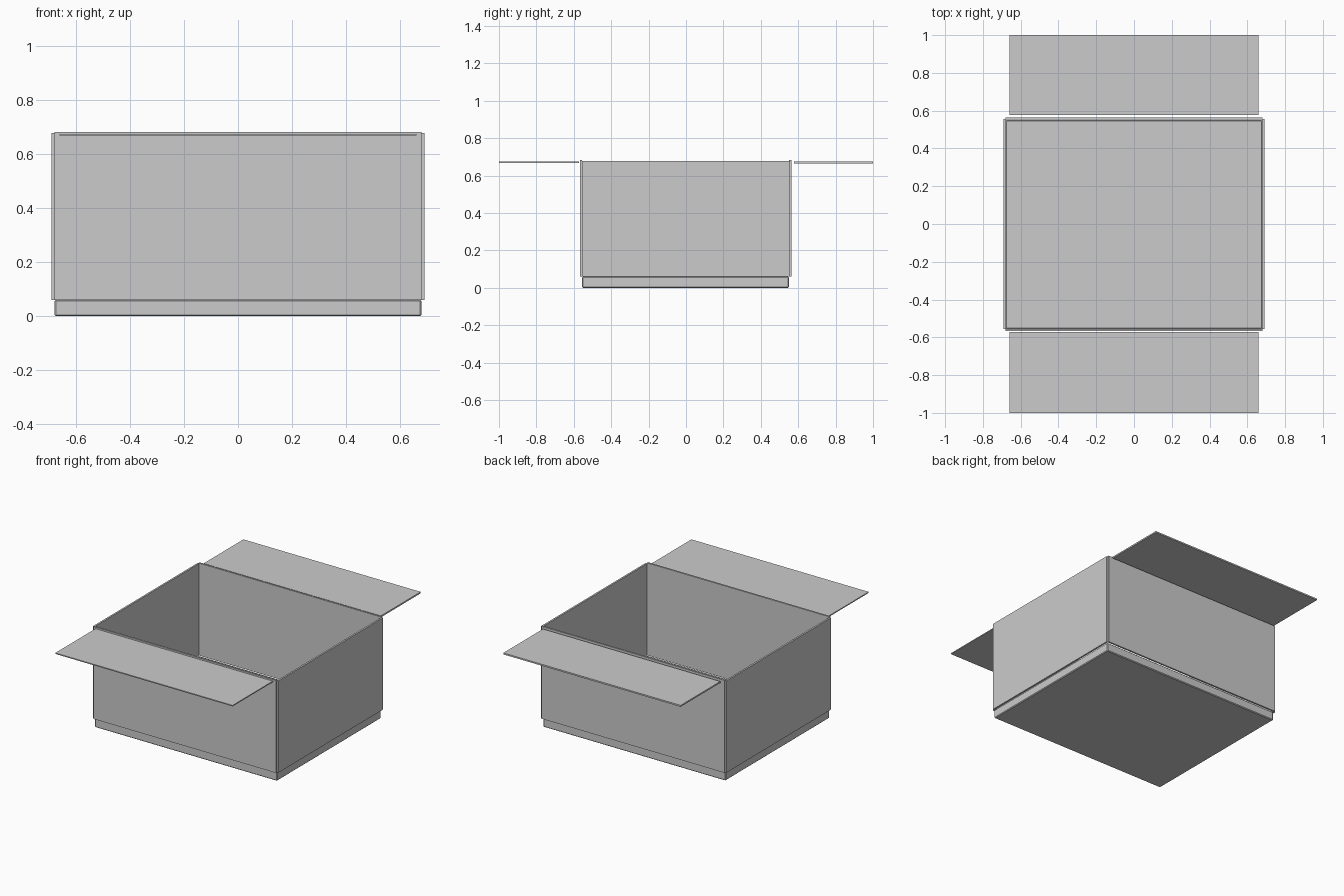
import bpy
import bmesh
from mathutils import Matrix, Vector

old = bpy.data.objects.get("Cube")
if old:
    bpy.data.objects.remove(old, do_unlink=True)

# One plain grey for the whole box
grey = bpy.data.materials.new("plain grey")
grey.use_nodes = True
colour = (0.6, 0.6, 0.6, 1)
grey.diffuse_color = colour
grey.node_tree.nodes["Principled BSDF"].inputs["Base Color"].default_value = colour


def panel(name, low, high, bevel=0):
    """Flat-faced slab between two opposite corners."""
    low, high = Vector(low), Vector(high)
    bm = bmesh.new()
    bmesh.ops.create_cube(bm, size=1, matrix=Matrix.Translation((low + high) / 2)
                          @ Matrix.Diagonal((high - low).to_4d()))
    mesh = bpy.data.meshes.new(name)
    bm.to_mesh(mesh)
    bm.free()
    mesh.materials.append(grey)
    obj = bpy.data.objects.new(name, mesh)
    bpy.context.collection.objects.link(obj)
    if bevel:
        mod = obj.modifiers.new("soft edges", "BEVEL")
        mod.width = bevel
        mod.segments = 1
    return obj


WALL_Z, TOP = 0.06, 0.68
THICK = 0.012

# Recessed base tray, its top forms the floor
panel("base", (-0.679, -0.555, 0), (0.679, 0.55, WALL_Z), bevel=0.005)

# Side walls
for name, s in (("left_wall", 1), ("right_wall", -1)):
    xs = sorted((s * 0.69, s * (0.69 - THICK)))
    panel(name, (xs[0], -0.555, WALL_Z), (xs[1], 0.555, TOP - 0.002))

# Front and back walls, fitted between the side walls
for name, s, outer in (("front_wall", -1, 0.567), ("back_wall", 1, 0.564)):
    ys = sorted((s * outer, s * (outer - THICK)))
    panel(name, (-0.68, ys[0], WALL_Z), (0.68, ys[1], TOP + 0.002))

# Level open flaps
panel("front_flap", (-0.66, -1, 0.668), (0.66, -0.573, 0.675))
panel("back_flap", (-0.66, 0.578, 0.665), (0.66, 1, 0.675))
